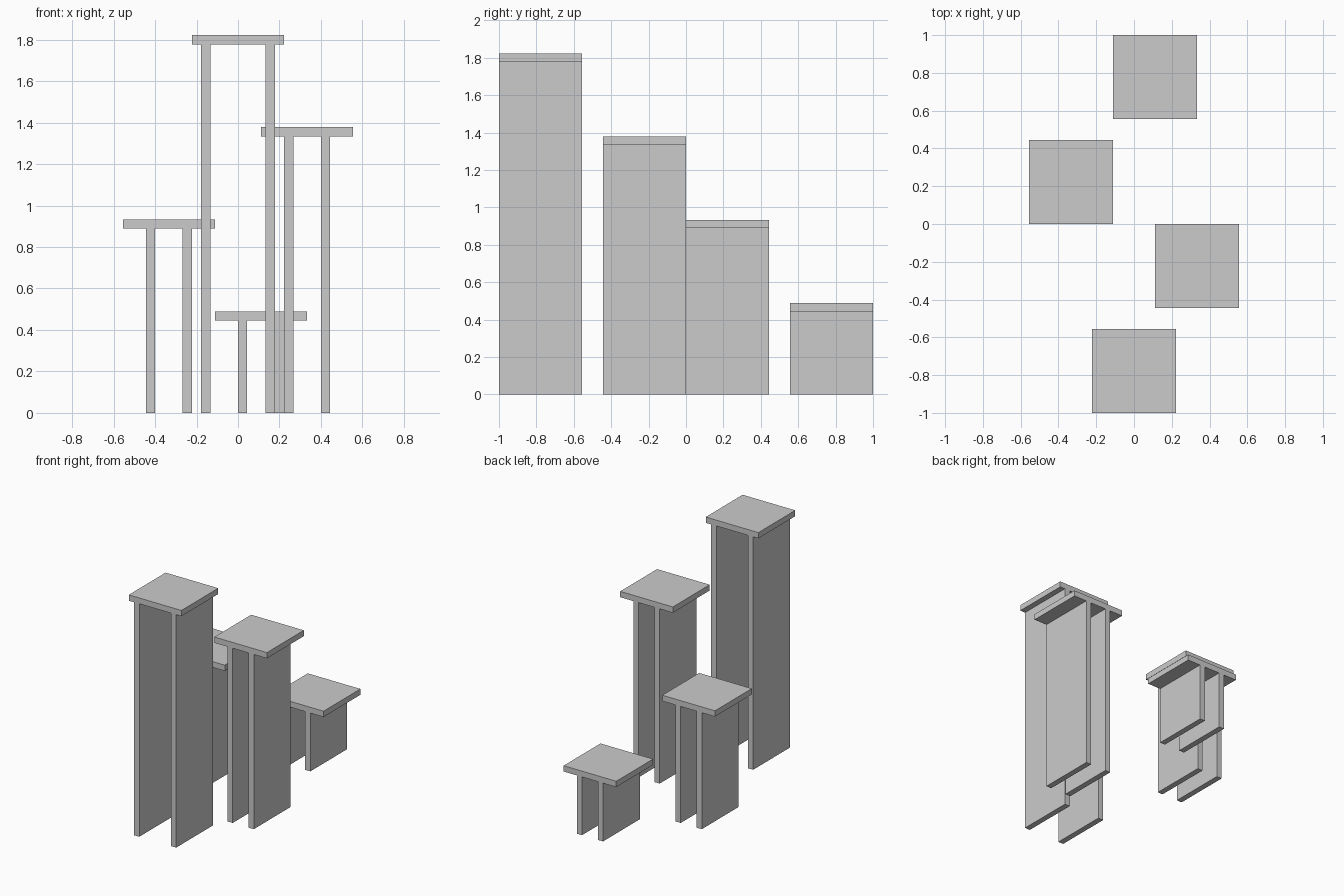
import bpy

if "Cube" in bpy.data.objects:
    bpy.data.objects.remove(bpy.data.objects["Cube"])

U = 2 / 45          # board thickness, the module of the design
SIZE = 10 * U       # square top, panels share its full depth


def box(name, centre, size):
    bpy.ops.mesh.primitive_cube_add(size=1, location=centre)
    ob = bpy.context.object
    ob.name = name
    ob.scale = size
    bpy.ops.object.transform_apply(location=False, rotation=False, scale=True)
    return ob


# Each pedestal: name, x, y, panel height, panel offset from centre (in modules)
pedestals = [
    ("tall", 0, -17.5, 40, 3.5),
    ("upper", 7.5, -5, 30, 2),
    ("lower", -7.5, 5, 20, 2),
    ("short", 2.5, 17.5, 10, 2),
]

for name, x, y, h, off in pedestals:
    # Square top board
    box(name + "_top", (x * U, y * U, (h + 0.5) * U), (SIZE, SIZE, U))
    # Pair of upright panels
    for side, s in (("left", -1), ("right", 1)):
        box(f"{name}_{side}_panel", ((x + s * off) * U, y * U, h * U / 2),
            (U, SIZE, h * U))
